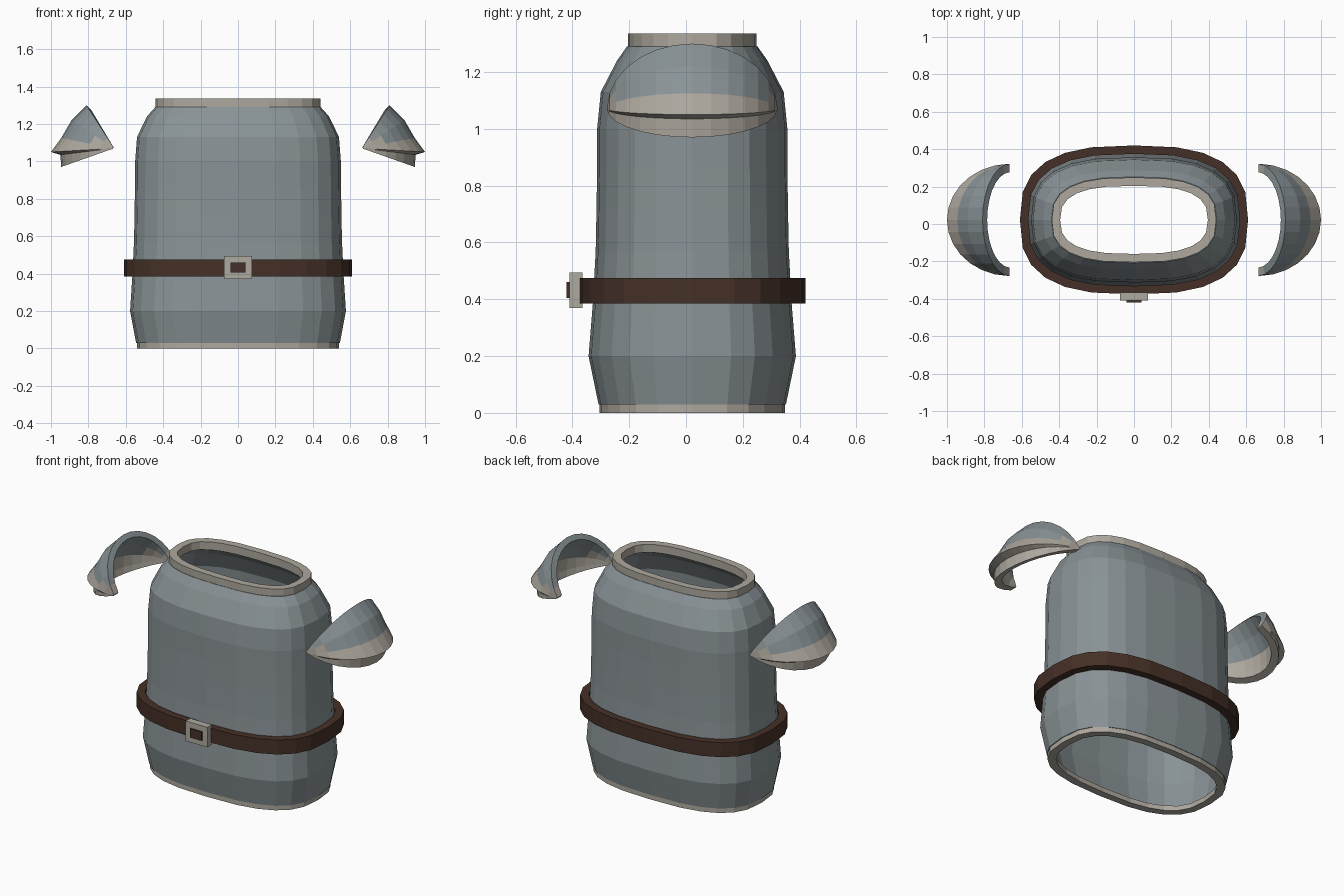
import bpy
from math import sin, cos, pi

if "Cube" in bpy.data.objects:
    bpy.data.objects.remove(bpy.data.objects["Cube"])

CY = 0.022      # centre of the garment in y
N = 24          # sides of the rounded cross-section


def material(name, rgb):
    m = bpy.data.materials.new(name)
    m.diffuse_color = (*rgb, 1)
    m.use_nodes = True
    m.node_tree.nodes["Principled BSDF"].inputs["Base Color"].default_value = m.diffuse_color
    return m


CLOTH = material("cloth", (0.25, 0.29, 0.305))
TRIM = material("trim", (0.42, 0.39, 0.34))
LEATHER = material("leather", (0.06, 0.03, 0.02))
METAL = material("metal", (0.42, 0.40, 0.35))


def make(name, verts, faces, *mats):
    me = bpy.data.meshes.new(name)
    me.from_pydata(verts, [], faces)
    for m in mats:
        me.materials.append(m)
    ob = bpy.data.objects.new(name, me)
    bpy.context.collection.objects.link(ob)
    return ob


def spow(v, p):
    return (1 if v >= 0 else -1) * abs(v) ** p


def shell(name, profile, t, mat, n=2.75):
    """Hollow tube: (z, half width, half depth) rows with wall thickness t."""
    rows = list(profile) + [(z, a - t, b - t) for z, a, b in reversed(profile)]
    verts = []
    for z, a, b in rows:
        for i in range(N):
            w = 2 * pi * i / N
            verts.append((a * spow(cos(w), 2 / n), CY + b * spow(sin(w), 2 / n), z))
    R = len(rows)
    faces = [(r * N + i, r * N + (i + 1) % N,
              (r + 1) % R * N + (i + 1) % N, (r + 1) % R * N + i)
             for r in range(R) for i in range(N)]
    return make(name, verts, faces, mat)


def box(name, lo, hi, mat):
    v = [(x, y, z) for x in (lo[0], hi[0]) for y in (lo[1], hi[1]) for z in (lo[2], hi[2])]
    f = [(0, 1, 3, 2), (4, 6, 7, 5), (0, 4, 5, 1), (2, 3, 7, 6), (0, 2, 6, 4), (1, 5, 7, 3)]
    return make(name, v, f, mat)


# Torso shell with its neck band and hem
shell("torso", [(0.03, 0.545, 0.33), (0.2, 0.577, 0.365), (0.385, 0.565, 0.35),
                (0.57, 0.556, 0.34), (0.72, 0.553, 0.337), (0.865, 0.551, 0.335),
                (1.0, 0.55, 0.335), (1.13, 0.54, 0.322), (1.24, 0.487, 0.265),
                (1.29, 0.442, 0.23)], 0.035, CLOTH)
shell("neck_band", [(1.285, 0.44, 0.227), (1.335, 0.44, 0.227)], 0.045, TRIM)
shell("hem", [(0, 0.54, 0.327), (0.03, 0.54, 0.327)], 0.045, TRIM)

# Belt and buckle
shell("belt", [(0.385, 0.61, 0.398), (0.475, 0.61, 0.398)], 0.045, LEATHER)
box("buckle", (-0.075, -0.41, 0.37), (0.075, -0.365, 0.495), METAL)
box("buckle_centre", (-0.04, -0.42, 0.405), (0.04, -0.40, 0.46), LEATHER)

# Sleeve caps: crescents whose profile shrinks to a point at both ends
OUTER = [(0.81, 1.30), (0.89, 1.22), (0.945, 1.125), (1.0, 1.05), (0.95, 1.035), (0.945, 0.97)]
INNER = [(0.905, 0.985), (0.91, 1.03), (0.905, 1.11), (0.85, 1.20), (0.785, 1.275)]
END = (0.662, 1.07)
COLS = 14


def sleeve(name, side):
    prof = [(p, 0.30) for p in OUTER] + [(p, 0.255) for p in INNER]
    P = len(prof)
    verts = []
    for c in range(COLS + 1):
        w = (c / COLS - 0.5) * pi * 0.985
        for (x, z), r in prof:
            verts.append((side * (END[0] + (x - END[0]) * cos(w)),
                          CY + r * sin(w), END[1] + (z - END[1]) * cos(w)))
    faces = [(c * P + i, c * P + (i + 1) % P, (c + 1) * P + (i + 1) % P, (c + 1) * P + i)
             for c in range(COLS) for i in range(P)]
    faces += [tuple(range(P)), tuple(range(COLS * P, COLS * P + P))]
    if side > 0:
        faces = [f[::-1] for f in faces]
    ob = make(name, verts, faces, CLOTH, TRIM)
    for f in ob.data.polygons:
        f.material_index = 0 if f.center.z > 1.12 else 1


sleeve("right_sleeve", 1)
sleeve("left_sleeve", -1)

# Consistent outward normals
import bmesh
for ob in bpy.context.collection.objects:
    bm = bmesh.new()
    bm.from_mesh(ob.data)
    bmesh.ops.recalc_face_normals(bm, faces=bm.faces)
    bm.to_mesh(ob.data)
    bm.free()
